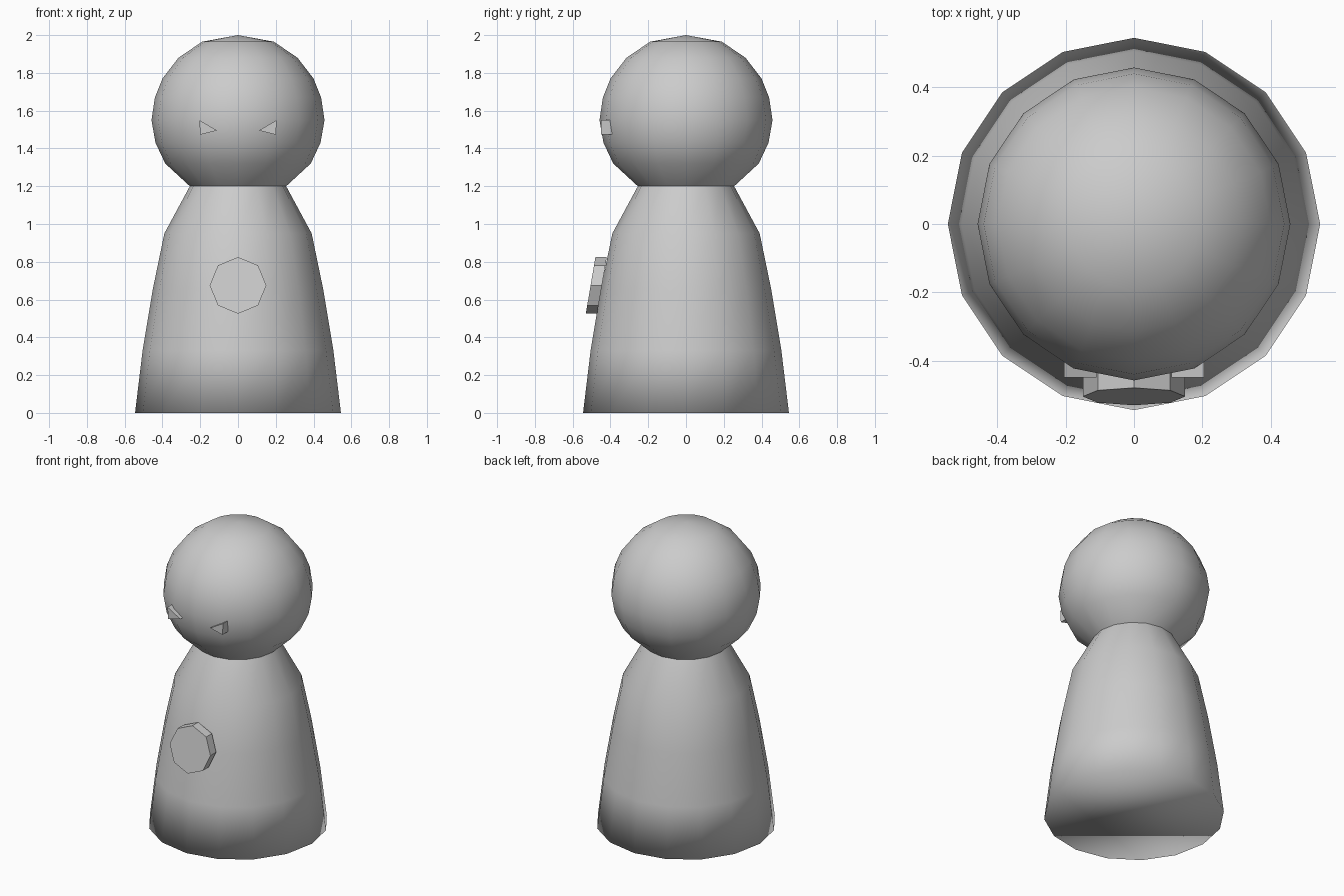
import bpy, bmesh
from math import cos, sin, pi

if "Cube" in bpy.data.objects:
    bpy.data.objects.remove(bpy.data.objects["Cube"])


def make_object(name, bm, sharp_angle=None):
    bmesh.ops.recalc_face_normals(bm, faces=bm.faces)
    mesh = bpy.data.meshes.new(name)
    bm.to_mesh(mesh)
    bm.free()
    obj = bpy.data.objects.new(name, mesh)
    bpy.context.collection.objects.link(obj)
    for p in mesh.polygons:
        p.use_smooth = sharp_angle is None
    return obj


def lathe(name, profile, sides=16, cap_bottom=False, tip=None):
    """Revolve (radius, z) points round z; optional base face and top point."""
    bm = bmesh.new()
    rings = [[bm.verts.new((r * cos(2 * pi * i / sides), r * sin(2 * pi * i / sides), z))
              for i in range(sides)] for r, z in profile]
    for a, b in zip(rings, rings[1:]):
        for i in range(sides):
            j = (i + 1) % sides
            bm.faces.new((a[i], a[j], b[j], b[i]))
    if cap_bottom:
        bm.faces.new(rings[0][::-1])
    if tip is not None:
        t = bm.verts.new((0, 0, tip))
        for i in range(sides):
            bm.faces.new((rings[-1][i], rings[-1][(i + 1) % sides], t))
    return make_object(name, bm)


def prism(name, outline, y_front, depth):
    """Extrude an (x, z) outline backwards; y_front gives the front y at z."""
    bm = bmesh.new()
    front = [bm.verts.new((x, y_front(z), z)) for x, z in outline]
    back = [bm.verts.new((x, y_front(z) + depth, z)) for x, z in outline]
    bm.faces.new(front)
    bm.faces.new(back[::-1])
    n = len(outline)
    for i in range(n):
        j = (i + 1) % n
        bm.faces.new((front[i], front[j], back[j], back[i]))
    return make_object(name, bm, sharp_angle=0)


# robe-like body, tapering to the neck
lathe("body", [(0.545, 0), (0.505, 0.33), (0.45, 0.66), (0.39, 0.95), (0.255, 1.2)],
      cap_bottom=True)

# round head, open where it meets the body
lathe("head", [(0.255, 1.2), (0.385, 1.32), (0.437, 1.43), (0.458, 1.55), (0.44, 1.67),
               (0.40, 1.77), (0.315, 1.88), (0.19, 1.965)], tip=2.0)

# triangular eyes
for side, name in ((-1, "left_eye"), (1, "right_eye")):
    prism(name, [(side * 0.205, 1.55), (side * 0.2, 1.473), (side * 0.11, 1.495)],
          lambda z: -0.45, 0.06)

# belly button disc, leaning with the body
prism("chest_button",
      [(0.15 * cos(2 * pi * i / 8), 0.675 + 0.15 * sin(2 * pi * i / 8)) for i in range(8)],
      lambda z: -0.505 + 0.17 * (z - 0.675), 0.06)
